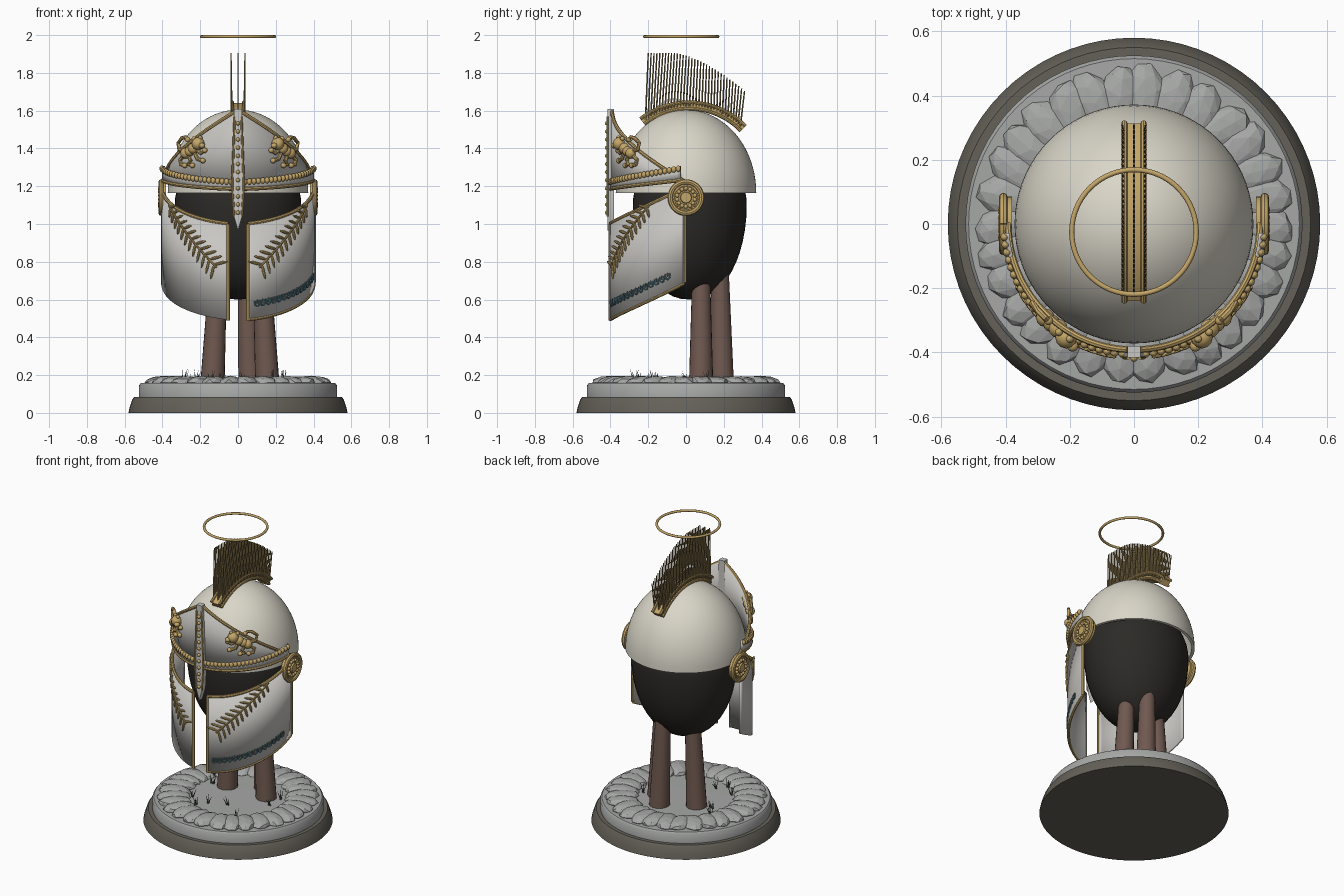
import bpy, bmesh, random
from math import sin, cos, pi, radians, asin
from mathutils import Vector, Matrix

if "Cube" in bpy.data.objects:
    bpy.data.objects.remove(bpy.data.objects["Cube"])
random.seed(4)

def mat(name, c):
    m = bpy.data.materials.new(name)
    m.diffuse_color = (*c, 1)
    m.use_nodes = True
    m.node_tree.nodes["Principled BSDF"].inputs["Base Color"].default_value = m.diffuse_color
    return m
WHITE = mat("ivory", (.70, .67, .58)); GOLD = mat("gold", (.55, .38, .14))
BLACK = mat("black", (.025, .023, .02)); BROWN = mat("wood", (.16, .10, .08))
DARK = mat("dark_stone", (.13, .12, .10)); STONE = mat("stone", (.38, .39, .38))
TEAL = mat("teal", (.08, .17, .2)); STRAW = mat("bristle", (.28, .2, .08))
GRASS = mat("grass", (.08, .1, .06)); PANEL = mat("panel", (.58, .57, .54))

def finish(name, bm, m, smooth=True):
    bmesh.ops.recalc_face_normals(bm, faces=bm.faces)
    me = bpy.data.meshes.new(name)
    bm.to_mesh(me); bm.free()
    o = bpy.data.objects.new(name, me)
    bpy.context.collection.objects.link(o)
    me.materials.append(m)
    if smooth:
        bpy.ops.object.select_all(action='DESELECT')
        o.select_set(True); bpy.context.view_layer.objects.active = o
        bpy.ops.object.shade_smooth_by_angle(angle=radians(40))
    return o

def ball(bm, p, s, rot=Matrix(), u=12, v=8):
    s = (s, s, s) if isinstance(s, float) else s
    bmesh.ops.create_uvsphere(bm, u_segments=u, v_segments=v, radius=1,
        matrix=Matrix.Translation(p) @ rot @ Matrix.Diagonal((*s, 1)))

def rod(bm, p, q, r1, r2, n=6):
    p, q = Vector(p), Vector(q); d = q - p
    bmesh.ops.create_cone(bm, cap_ends=True, segments=n, radius1=r1, radius2=r2, depth=d.length,
        matrix=Matrix.Translation((p + q) / 2) @ d.to_track_quat('Z', 'Y').to_matrix().to_4x4())

def tube(bm, pts, r, n=8):
    pts = [Vector(p) for p in pts]; rings = []
    for i, p in enumerate(pts):
        t = (pts[min(i + 1, len(pts) - 1)] - pts[max(i - 1, 0)]).normalized()
        ref = Vector((0, 0, 1)) if abs(t.z) < .9 else Vector((0, 1, 0))
        a = t.cross(ref).normalized(); b = t.cross(a)
        if rings and a.dot(last) < 0: a, b = -a, -b
        last = a
        rings.append([bm.verts.new(p + r * (a * cos(2*pi*k/n) + b * sin(2*pi*k/n))) for k in range(n)])
    for A, B in zip(rings, rings[1:]):
        for k in range(n):
            bm.faces.new((A[k], A[(k+1) % n], B[(k+1) % n], B[k]))
    bm.faces.new(rings[0]); bm.faces.new(rings[-1])

def lathe(name, prof, m, n=72, cx=0, cy=0, sy=1):
    bm = bmesh.new(); rings = []
    for r, z in prof:
        rings.append([bm.verts.new((cx + r*cos(2*pi*k/n), cy + sy*r*sin(2*pi*k/n), z)) for k in range(n)])
    for A, B in zip(rings, rings[1:]):
        for k in range(n):
            bm.faces.new((A[k], A[(k+1) % n], B[(k+1) % n], B[k]))
    bmesh.ops.remove_doubles(bm, verts=bm.verts, dist=.00001)
    return finish(name, bm, m)

def P(a, z, r, s=1):          # point on the face-guard cylinder, a = angle from front
    return Vector((s * r * sin(a), -r * cos(a), z))

def plate(name, a0, a1, lo, hi, r, s, m, n=32, thick=.014):
    bm = bmesh.new(); cols = []
    for i in range(n + 1):
        a = a0 + (a1 - a0) * i / n
        cols.append([bm.verts.new(P(a, z, r, s)) for z in (lo(a), hi(a))])
    for A, B in zip(cols, cols[1:]):
        bm.faces.new((A[0], B[0], B[1], A[1]))
    o = finish(name, bm, m)
    md = o.modifiers.new("thickness", 'SOLIDIFY'); md.thickness = thick; md.offset = 0
    return o

def edge(f, a0, a1, r, s, n=28):
    return [P(a0 + (a1-a0)*i/n, f(a0 + (a1-a0)*i/n), r, s) for i in range(n + 1)]

# plinth
lathe("plinth_foot", [(0, 0), (.58, 0), (.575, .025), (.56, .07), (.55, .085), (0, .085)], DARK)
lathe("plinth_tier", [(0, .08), (.525, .08), (.525, .145), (.515, .157), (0, .165)], STONE)
# ring of rough stones
bm = bmesh.new()
for i in range(30):
    a = 2 * pi * i / 30 + random.uniform(-.02, .02)
    v = bmesh.ops.create_icosphere(bm, subdivisions=2, radius=1)["verts"]
    M = Matrix.Rotation(a, 4, 'Z') @ Matrix.Translation((.395, 0, .162)) @ Matrix.Rotation(
        random.uniform(-.3, .3), 4, 'Z') @ Matrix.Diagonal((.108, .068, .034, 1))
    for x in v:
        x.co = M @ (x.co * random.uniform(.92, 1.03))
finish("stone_ring", bm, STONE, False)
# grass tufts
bm = bmesh.new()
for i in range(12):
    a = random.uniform(0, 2*pi); r = random.uniform(.12, .33)
    for k in range(4):
        p = Vector((r*cos(a) + random.uniform(-.01, .01), r*sin(a), .16))
        rod(bm, p, p + Vector((random.uniform(-.025, .025), random.uniform(-.025, .025), random.uniform(.04, .075))), .004, .0005, 4)
finish("grass_tufts", bm, GRASS)
# three posts
bm = bmesh.new()
for b, t in (((-.135, .08), (-.105, .08)), ((.155, .08), (.125, .08)), ((.065, .19), (.045, .18))):
    rod(bm, (*b, .16), (*t, .75), .064, .047, 20)
    ball(bm, (*t, .75), .047, u=20)
finish("posts", bm, BROWN)

# dark head form
N = 24
lathe("head_form", [(.335 * max(0, cos(t)) ** .9, 1.1 + (.3 if t > 0 else .5) * sin(t))
      for t in [-pi/2 + pi*i/N for i in range(N + 1)]], BLACK, 48, cy=.02, sy=.9)
# helmet dome, shell with a rolled rim
dome = [(.372 * cos(t), 1.165 + .44 * sin(t)) for t in [pi/2*i/20 for i in range(21)]]
inner = [(r * .95, 1.165 + (z - 1.165) * .95) for r, z in reversed(dome)]
lathe("helmet_dome", inner + dome, WHITE)

# crest holder: swept arc with raised borders
def arc(t, r, x=0): return Vector((x, .015 + r * sin(t), 1.225 + r * cos(t)))
T0, T1 = -.66, .80
bm = bmesh.new(); secs = []
for i in range(29):
    t = T0 + (T1 - T0) * i / 28
    secs.append([bm.verts.new(arc(t, r, x)) for x, r in ((-.03, .375), (.03, .375), (.03, .415), (-.03, .415))])
for A, B in zip(secs, secs[1:]):
    for k in range(4):
        bm.faces.new((A[k], A[(k+1) % 4], B[(k+1) % 4], B[k]))
bm.faces.new(secs[0]); bm.faces.new(secs[-1])
for x in (-.03, .03):
    for r in (.385, .42):
        tube(bm, [arc(T0 + (T1-T0)*i/28, r, x) for i in range(29)], .009)
finish("crest_holder", bm, GOLD)
# crest bristles
bm = bmesh.new()
for x in (-.037, 0, .037):
    for i in range(34):
        t = i / 33
        top = Vector((x, -.2 + .51 * t, 1.905 - .2 * max(0, (t - .25) / .75) ** 1.6))
        rod(bm, arc(T0 + .05 + (T1 - T0 - .1) * t, .4, x * .9), top, .0045, .0035, 6)
finish("crest_bristles", bm, STRAW)
# halo ring
lathe("halo_ring", [(.194 + .008*cos(2*pi*i/10), 1.992 + .008*sin(2*pi*i/10)) for i in range(11)], GOLD, 64, cy=-.025)

# nose guard with gilt border and studs
out = [(-.02, 1.61), (.02, 1.61), (.033, 1.2), (.024, 1.05), (0, .965), (-.024, 1.05), (-.033, 1.2)]
bm = bmesh.new()
f = bm.faces.new([bm.verts.new((x, -.38, z)) for x, z in out])
g = bmesh.ops.extrude_face_region(bm, geom=[f])["geom"]
bmesh.ops.translate(bm, verts=[v for v in g if isinstance(v, bmesh.types.BMVert)], vec=(0, -.036, 0))
finish("nose_guard", bm, PANEL)
bm = bmesh.new()
for s in (-1, 1):
    tube(bm, [(s * x, -.416, z) for x, z in ((.018, 1.57), (.031, 1.2), (.021, 1.04))], .006)
for i in range(12):
    ball(bm, (0, -.418, 1.06 + i * .043), .011)
finish("nose_trim", bm, GOLD)

H = pi / 2
top = lambda a: 1.605 - .385 * (a/H) - .0 * a
rail = lambda a: 1.185 + .05 * (a/H) ** 1.5
bead = lambda a: 1.222 + .078 * (a/H) ** 1.5
ctop = lambda a: 1.0 + .2 * (a/H) ** 1.7
cbot = lambda a: .49 + .2 * (a/H) ** 1.7
A0, A1 = radians(7.5), radians(89)
for s, side in ((1, "right"), (-1, "left")):
    # brow plate, beaded strip and trims
    plate("brow_plate_" + side, .03, 1.54, lambda a: min(rail(a), top(a) - .005), top, .388, s, PANEL)
    plate("brow_strip_" + side, .06, 1.5, rail, lambda a: bead(a) + .012, .396, s, PANEL)
    bm = bmesh.new()
    tube(bm, edge(top, .05, 1.57, .392, s), .010)
    tube(bm, edge(rail, .05, 1.5, .4, s), .010)
    for i in range(24):
        a = .09 + 1.38 * i / 23
        ball(bm, P(a, bead(a), .405, s), (.013, .013, .017))
    finish("brow_trim_" + side, bm, GOLD)
    # cheek plate and edging
    plate("cheek_plate_" + side, A0, A1, cbot, ctop, .4, s, PANEL)
    bm = bmesh.new()
    tube(bm, edge(ctop, A0, A1, .403, s), .010)
    tube(bm, [P(A0, z, .403, s) for z in (.49, .75, 1.0)], .010)
    if s > 0:
        tube(bm, edge(cbot, A0, A1, .403, s), .008)
        tube(bm, [P(A1, z, .403, s) for z in (.69, .9, 1.2)], .010)
    finish("cheek_trim_" + side, bm, GOLD)
    # laurel branch
    bm = bmesh.new()
    stem = lambda t: P(1.08 - .8 * t, 1.10 - .33 * t, .413, s)
    tube(bm, [stem(i / 16) for i in range(17)], .006)
    for i in range(12):
        t = (i + .5) / 12; p = stem(t); L = .028 + .014 * t
        d = (stem(t + .02) - stem(t - .02)).normalized()
        n = Vector((p.x, p.y, 0)).normalized(); w = d.cross(n)
        for q in (-1, 1):
            v = (d * .6 + w * q).normalized()
            ball(bm, p + v * L * .9, (.008, .008, L), v.to_track_quat('Z', 'Y').to_matrix().to_4x4(), 8, 6)
    finish("laurel_" + side, bm, GOLD)
    # rosette at the hinge: disc, rim and studs
    R = Matrix.Translation((s * .395, 0, 1.14)) @ Matrix.Rotation(s * H, 4, 'Y')
    bm = bmesh.new()
    for r1, r2, d, x in ((.085, .085, .03, 0), (.035, .028, .03, .012)):
        bmesh.ops.create_cone(bm, cap_ends=True, segments=32, radius1=r1, radius2=r2, depth=d,
                              matrix=R @ Matrix.Translation((0, 0, x)))
    for rr, w in ((.083, .014), (.062, .005)):
        tube(bm, [R @ Vector((rr*cos(2*pi*i/36), rr*sin(2*pi*i/36), .012)) for i in range(37)], w)
    for i in range(14):
        ball(bm, R @ Vector((.048*cos(2*pi*i/14), .048*sin(2*pi*i/14), .018)), .011)
    finish("rosette_" + side, bm, GOLD)
    # climbing beast ornament
    Q = lambda x, z, r=.402: P(asin(x / .4), z, r, s)
    bm = bmesh.new()
    ball(bm, Q(.205, 1.425, .412), .034)
    ball(bm, Q(.18, 1.415, .425), (.018, .018, .015))
    ball(bm, Q(.195, 1.456, .41), .012); ball(bm, Q(.228, 1.452, .41), .012)
    for x, z, w in ((.235, 1.40, .03), (.255, 1.385, .027), (.275, 1.375, .029)):
        ball(bm, Q(x, z), w)
    for limb in (((.23, 1.4), (.195, 1.375), (.175, 1.39)), ((.235, 1.39), (.215, 1.345), (.185, 1.335)),
                 ((.265, 1.37), (.25, 1.335), (.262, 1.315), (.24, 1.31)),
                 ((.28, 1.37), (.305, 1.34), (.30, 1.315), (.28, 1.31)),
                 ((.285, 1.385), (.31, 1.395), (.315, 1.43), (.295, 1.455), (.275, 1.46), (.265, 1.447))):
        tube(bm, [Q(x, z) for x, z in limb], .0105)
        ball(bm, Q(*limb[-1]), .014)
    finish("beast_ornament_" + side, bm, GOLD)

# teal scroll row along the right cheek
bm = bmesh.new()
for i in range(15):
    a = .25 + 1.08 * i / 14; z = cbot(a) + .085
    tube(bm, [P(a + .032*cos(t), z + .02*sin(t) - (.0 if k else -.012), .41)
              for k, t in enumerate([pi + .2 + (pi + .5) * j / 8 for j in range(9)])], .0045, 6)
    ball(bm, P(a, z + .004, .41), (.004, .004, .012), u=8, v=6)
finish("teal_scrolls", bm, TEAL)
